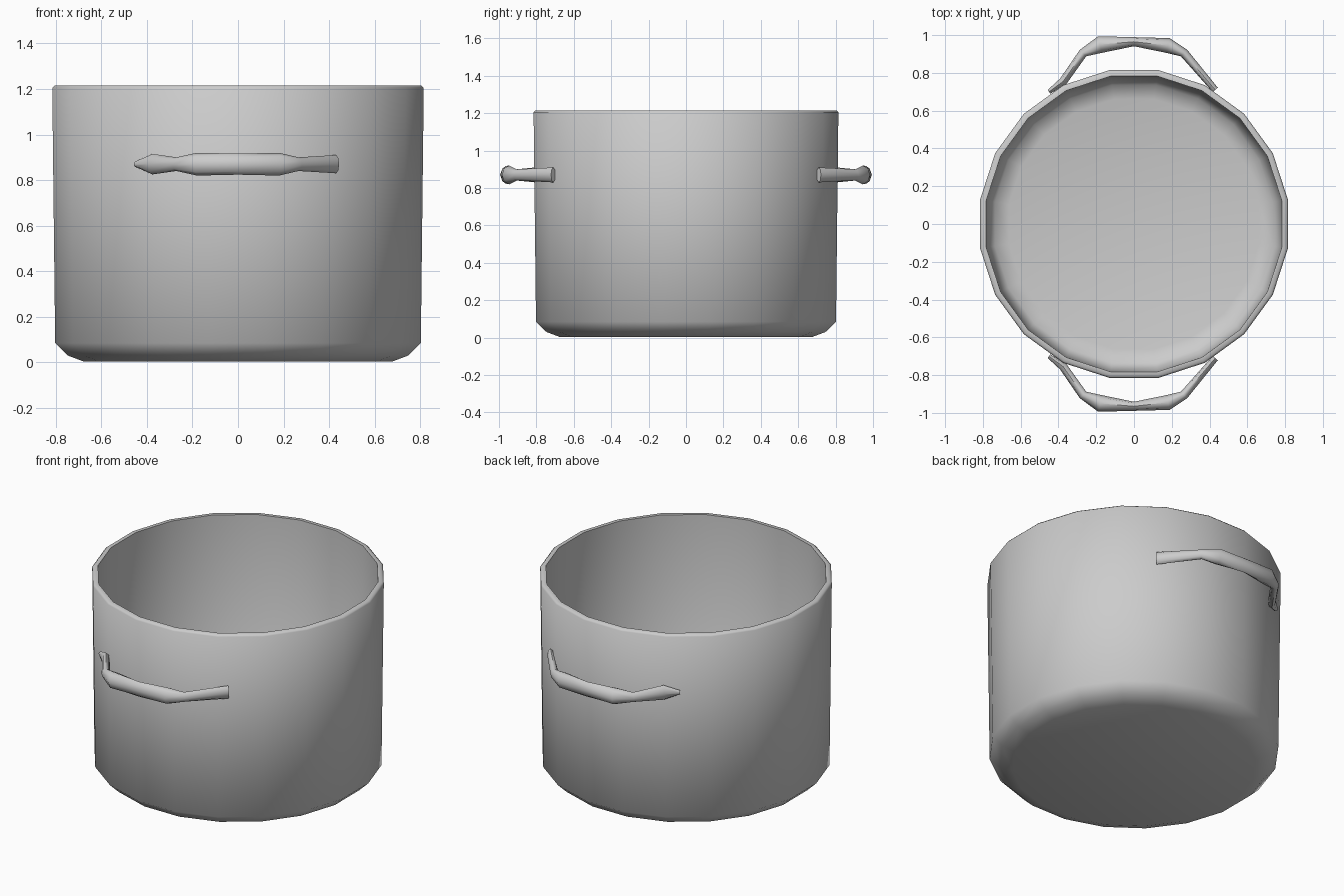
import bpy, bmesh, math
from mathutils import Vector

if "Cube" in bpy.data.objects:
    bpy.data.objects.remove(bpy.data.objects["Cube"])


def make_object(name, bm, angle):
    bmesh.ops.recalc_face_normals(bm, faces=bm.faces)
    mesh = bpy.data.meshes.new(name)
    bm.to_mesh(mesh)
    bm.free()
    obj = bpy.data.objects.new(name, mesh)
    bpy.context.collection.objects.link(obj)
    bpy.ops.object.select_all(action='DESELECT')
    obj.select_set(True)
    bpy.context.view_layer.objects.active = obj
    bpy.ops.object.shade_smooth_by_angle(angle=math.radians(angle))
    return obj


def loft(name, rings, angle):
    """Skin a list of equal-sized point rings and cap both ends."""
    bm = bmesh.new()
    loops = [[bm.verts.new(p) for p in ring] for ring in rings]
    n = len(loops[0])
    for a, b in zip(loops, loops[1:]):
        for i in range(n):
            j = (i + 1) % n
            bm.faces.new((a[i], a[j], b[j], b[i]))
    bm.faces.new(loops[0])
    bm.faces.new(loops[-1])
    return make_object(name, bm, angle)


# Pot body: one continuous shell, outer base -> rim -> inner floor
SIDES = 20
profile = [(0.685, 0.004), (0.755, 0.03), (0.812, 0.085), (0.825, 1.205),
           (0.815, 1.215), (0.792, 1.215), (0.778, 0.12), (0.745, 0.065), (0.67, 0.045)]


def circle(r, z):
    return [(r * math.cos(a), r * math.sin(a), z)
            for a in ((i + 0.5) * math.tau / SIDES for i in range(SIDES))]


loft("pot_body", [circle(r, z) for r, z in profile], 60)

# Handles: bent bar with narrow waists; x, y, half depth, half height
path = [(-0.45, 0.70, 0.012, 0.012), (-0.375, 0.755, 0.022, 0.045),
        (-0.27, 0.905, 0.024, 0.03), (-0.18, 0.95, 0.045, 0.05),
        (0.0, 0.965, 0.024, 0.046), (0.18, 0.945, 0.04, 0.05),
        (0.265, 0.905, 0.024, 0.03), (0.43, 0.71, 0.018, 0.04)]


def handle_ring(i):
    x, y, depth, height = path[i]
    p, q = path[max(i - 1, 0)], path[min(i + 1, len(path) - 1)]
    t = Vector((q[0] - p[0], q[1] - p[1], 0)).normalized()
    side = Vector((-t.y, t.x, 0))
    return [Vector((x, y, 0.87)) + side * depth * math.cos(a) + Vector((0, 0, height * math.sin(a)))
            for a in (k * math.tau / 8 for k in range(8))]


rings = [handle_ring(i) for i in range(len(path))]
for name, s in (("back_handle", 1), ("front_handle", -1)):
    loft(name, [[(v.x, s * v.y, v.z) for v in ring] for ring in rings], 60)
